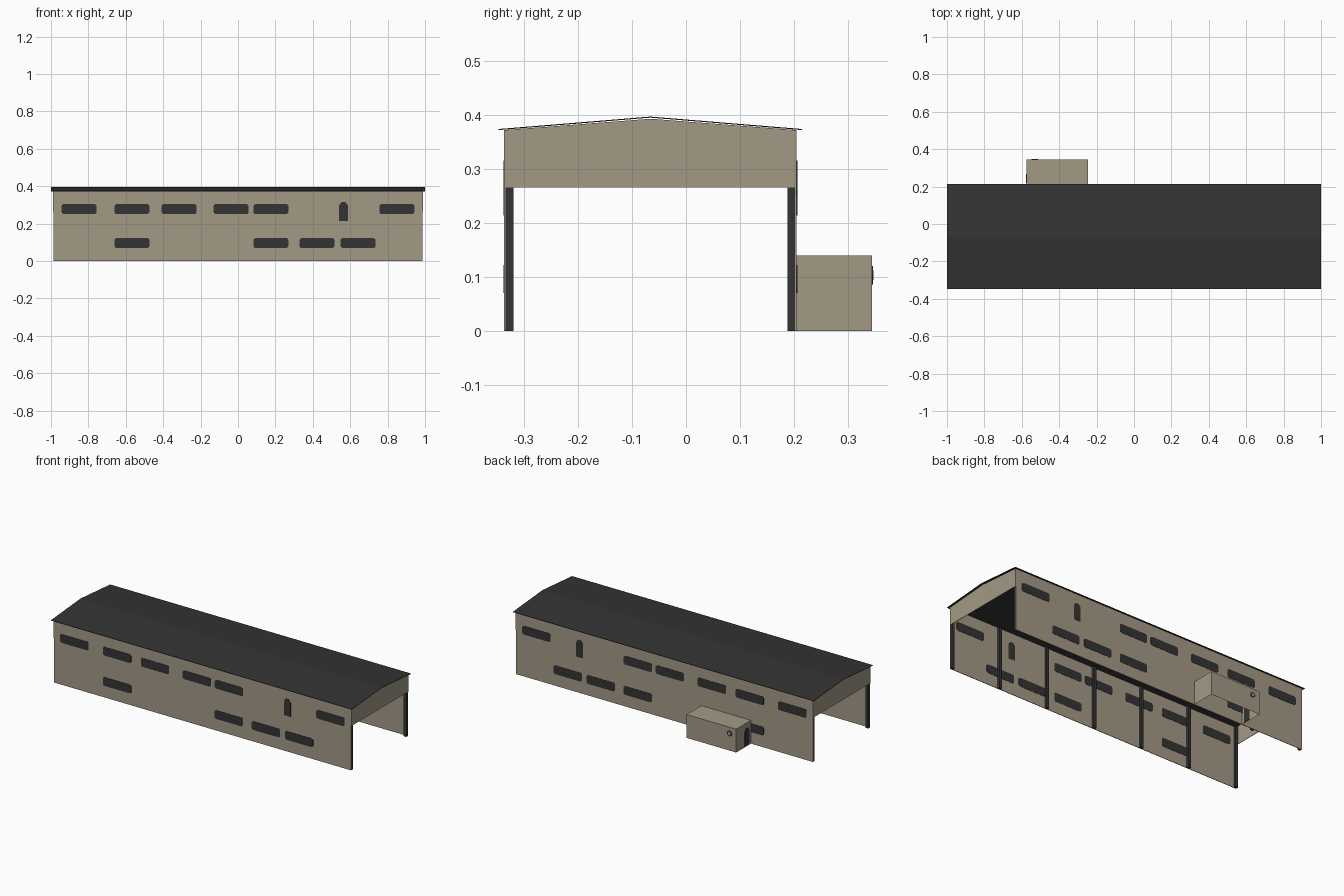
import bpy
import bmesh
import math
from mathutils import Matrix, Vector

cube = bpy.data.objects.get("Cube")
if cube:
    bpy.data.objects.remove(cube, do_unlink=True)


def material(name, rgb):
    mat = bpy.data.materials.new(name)
    mat.use_nodes = True
    mat.diffuse_color = (*rgb, 1)
    bsdf = mat.node_tree.nodes["Principled BSDF"]
    bsdf.inputs["Base Color"].default_value = (*rgb, 1)
    bsdf.inputs["Roughness"].default_value = 0.9
    return mat


BEIGE = material("beige_plaster", (0.37, 0.32, 0.235))
DARK = material("charcoal", (0.034, 0.034, 0.034))

FRONT, BACK = -0.337, 0.205
MIDDLE = (FRONT + BACK) / 2
EAVE, RIDGE, LINTEL = 0.372, 0.395, 0.266
END = 0.987
SKIN = 0.003


def finish(name, bm, mat):
    bmesh.ops.recalc_face_normals(bm, faces=bm.faces)
    mesh = bpy.data.meshes.new(name)
    bm.to_mesh(mesh)
    bm.free()
    mesh.materials.append(mat)
    obj = bpy.data.objects.new(name, mesh)
    bpy.context.collection.objects.link(obj)
    return obj


def box(name, low, high, mat, open_bottom=False):
    low, high = Vector(low), Vector(high)
    bm = bmesh.new()
    bmesh.ops.create_cube(bm, size=1)
    bmesh.ops.scale(bm, vec=high - low, verts=bm.verts)
    bmesh.ops.translate(bm, vec=(low + high) / 2, verts=bm.verts)
    if open_bottom:
        bm.normal_update()
        bottom = [f for f in bm.faces if f.normal.z < -0.9]
        bmesh.ops.delete(bm, geom=bottom, context='FACES_ONLY')
    return finish(name, bm, mat)


def prism(name, outline, depth, frame, mat):
    """Extrude a 2D outline by depth, centred on its plane, then place it."""
    bm = bmesh.new()
    face = bm.faces.new([bm.verts.new((u, v, -depth / 2)) for u, v in outline])
    out = bmesh.ops.extrude_face_region(bm, geom=[face])
    new = [g for g in out["geom"] if isinstance(g, bmesh.types.BMVert)]
    bmesh.ops.translate(bm, vec=(0, 0, depth), verts=new)
    bmesh.ops.transform(bm, matrix=frame, verts=bm.verts)
    return finish(name, bm, mat)


def facing_y(x, y, z):
    return Matrix.Translation((x, y, z)) @ Matrix.Rotation(math.pi / 2, 4, 'X')


def facing_x(x, y, z):
    return Matrix.Translation((x, y, z)) @ Matrix.Rotation(math.pi / 2, 4, 'Z') \
        @ Matrix.Rotation(math.pi / 2, 4, 'X')


# Outlines for the wide windows and the narrow pointed openings
w, h, c = 0.094, 0.026, 0.008
window = [(-w, c - h), (c - w, -h), (w - c, -h), (w, c - h),
          (w, h - c), (w - c, h), (c - w, h), (-w, h - c)]
slit = [(-0.023, -0.051), (0.023, -0.051), (0.023, 0.033),
        (0.01, 0.051), (-0.01, 0.051), (-0.023, 0.033)]

upper_row = [-0.85, -0.567, -0.315, -0.037, 0.176, 0.85]
lower_row = [-0.567, 0.176, 0.422, 0.642]

# Long walls with their windows and inner posts
for side, y, inward in (("front", FRONT, 1), ("back", BACK, -1)):
    inner = y + inward * SKIN
    box(f"{side}_wall", (-END, min(y, inner), 0), (END, max(y, inner), EAVE), BEIGE)
    mid = (y + inner) / 2
    for row, z, places in (("upper", 0.278, upper_row), ("lower", 0.096, lower_row)):
        for i, x in enumerate(places):
            prism(f"{side}_{row}_window_{i + 1}", window, 0.006, facing_y(x, mid, z), DARK)
    prism(f"{side}_narrow_opening", slit, 0.006, facing_y(0.564, mid, 0.265), DARK)

    start, stop = y + inward * 0.001, y + inward * 0.017
    for i in range(7):
        x = (i - 3) * 0.326
        box(f"{side}_post_{i + 1}", (x - 0.0085, min(start, stop), 0),
            (x + 0.0085, max(start, stop), EAVE - 0.001), DARK)

# Gable panels above the open ends
gable = [(FRONT, LINTEL), (BACK, LINTEL), (BACK, EAVE),
         (MIDDLE, RIDGE - 0.002), (FRONT, EAVE)]
for side, x in (("left", END), ("right", -END)):
    prism(f"{side}_gable", gable, 0.003, facing_x(x, 0, 0), BEIGE)

# Shallow pitched roof sheet
over = 0.01
roof = [(FRONT - over, EAVE), (MIDDLE, RIDGE), (BACK + over, EAVE),
        (BACK + over, EAVE + 0.002), (MIDDLE, RIDGE + 0.002), (FRONT - over, EAVE + 0.002)]
prism("roof", roof, 2.0, facing_x(0, 0, 0), DARK)

# Hollow annex behind the building, with a side door and a small round vent
box("annex", (-0.575, BACK, 0), (-0.245, 0.345, 0.14), BEIGE, open_bottom=True)
prism("annex_door", slit, 0.004, facing_x(-0.575, 0.243, 0.057), DARK)
for name, radius, depth, mat in (("vent_rim", 0.017, 0.003, DARK),
                                 ("vent_centre", 0.009, 0.005, BEIGE)):
    ring = [(radius * math.cos(a * math.pi / 6), radius * math.sin(a * math.pi / 6))
            for a in range(12)]
    prism(name, ring, depth, facing_y(-0.53, 0.345, 0.103), mat)
